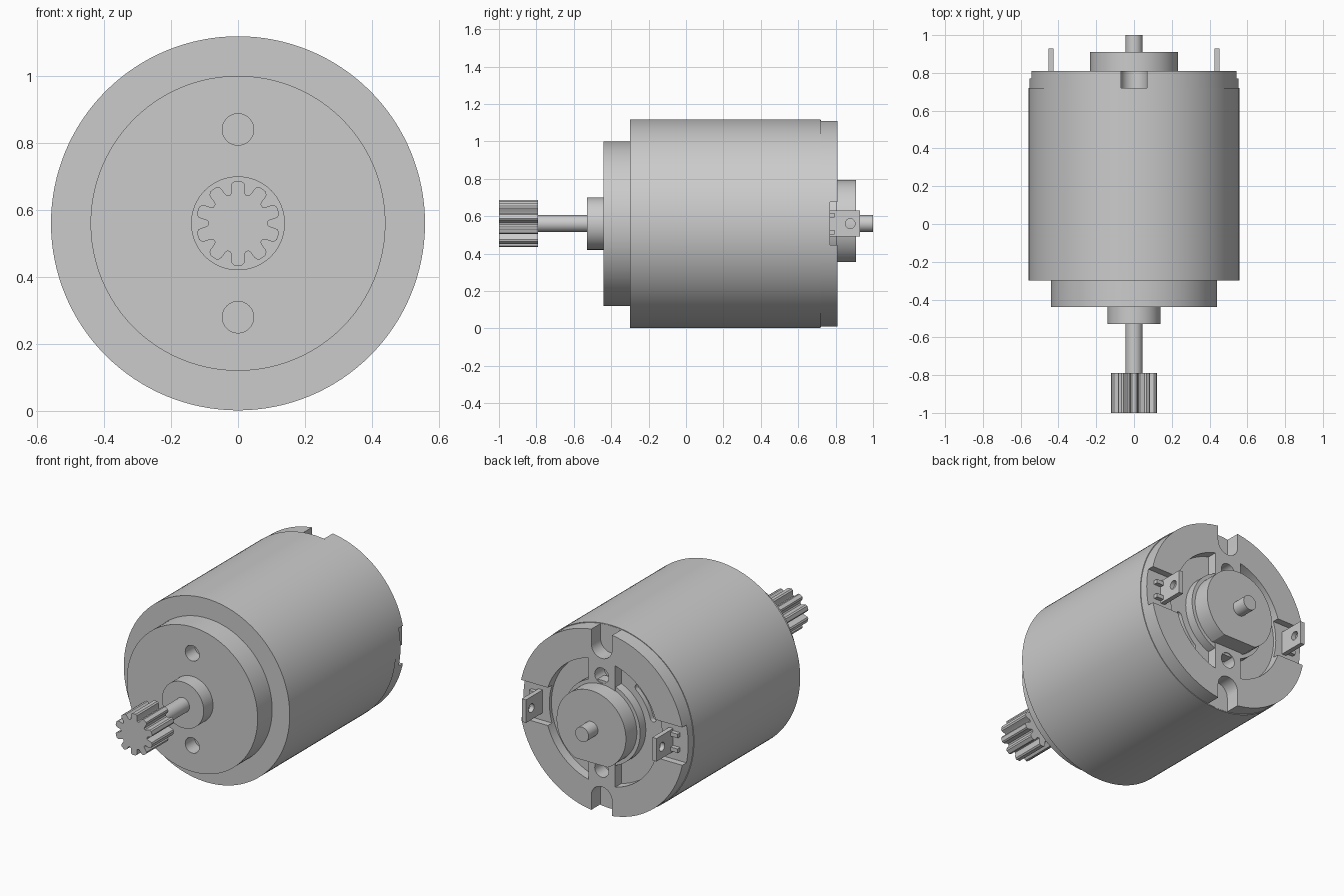
import bpy, bmesh
from math import sin, cos, pi, acos, radians

if "Cube" in bpy.data.objects:
    bpy.data.objects.remove(bpy.data.objects["Cube"])

ZC = 0.56  # height of the motor axis


def prism(name, pts, a, b, axis="Y"):
    """Extrude a profile: (x, dz) along y, or (y, dz) along x."""
    def at(p, t):
        return (p[0], t, p[1] + ZC) if axis == "Y" else (t, p[0], p[1] + ZC)
    bm = bmesh.new()
    lo = [bm.verts.new(at(p, a)) for p in pts]
    hi = [bm.verts.new(at(p, b)) for p in pts]
    bm.faces.new(lo)
    bm.faces.new(hi)
    n = len(pts)
    for i in range(n):
        j = (i + 1) % n
        bm.faces.new((lo[i], lo[j], hi[j], hi[i]))
    bmesh.ops.recalc_face_normals(bm, faces=bm.faces)
    me = bpy.data.meshes.new(name)
    bm.to_mesh(me)
    bm.free()
    ob = bpy.data.objects.new(name, me)
    bpy.context.collection.objects.link(ob)
    return ob


def arc(r, a0, a1, n, cx=0, cz=0):
    return [(cx + r * cos(a0 + (a1 - a0) * i / n), cz + r * sin(a0 + (a1 - a0) * i / n))
            for i in range(n + 1)]


def circle(r, n=64, cx=0, cz=0):
    return arc(r, 0, 2 * pi, n, cx, cz)[:-1]


def rect(x0, x1, z0, z1):
    return [(x0, z0), (x1, z0), (x1, z1), (x0, z1)]


def select(ob):
    bpy.ops.object.select_all(action="DESELECT")
    ob.select_set(True)
    bpy.context.view_layer.objects.active = ob


def cut(ob, cutters):
    select(ob)
    for c in cutters:
        c.hide_render = True
        m = ob.modifiers.new("cut", "BOOLEAN")
        m.operation, m.solver, m.object = "DIFFERENCE", "EXACT", c
        bpy.ops.object.modifier_apply(modifier=m.name)
        bpy.data.objects.remove(c, do_unlink=True)


# Can and stepped front
prism("motor_can", circle(0.558, 128), -0.30, 0.72)
front = prism("front_boss", circle(0.44, 96), -0.44, -0.29)
cut(front, [prism("screw_cutter", circle(0.047, 32, 0, s * 0.28), -0.5, -0.35) for s in (1, -1)])
prism("front_bearing", circle(0.14), -0.53, -0.43)
prism("shaft", circle(0.045, 32), -0.99, 1.0)

# Pinion with ten rounded teeth: (radius, angle in degrees from the tooth centre)
tooth = [(0.088, -15), (0.094, -12.5), (0.112, -10.5), (0.120, -9), (0.126, -5)]
tooth += [(r, -a) for r, a in reversed(tooth)]
gear = [(r * cos(radians(a + 90 + 36 * k)), r * sin(radians(a + 90 + 36 * k)))
        for k in range(10) for r, a in tooth]
prism("pinion_gear", gear, -1.0, -0.79)

# Rear end cap with recesses, slots, notches and holes
cap = prism("end_cap", circle(0.554, 128), 0.70, 0.81)
cutters = []
for s in (1, -1):
    a = acos(0.09 / 0.38)
    side = [(s * x, z) for x, z in arc(0.38, -a, a, 32)]
    cutters.append(prism("recess_cutter", side, 0.75, 0.9))
    kidney = (arc(0.335, radians(15), radians(50), 12)
              + arc(0.02, radians(50), radians(230), 8, 0.315 * cos(radians(50)), 0.315 * sin(radians(50)))[1:-1]
              + arc(0.295, radians(50), radians(15), 12)
              + arc(0.02, radians(195), radians(375), 8, 0.315 * cos(radians(15)), 0.315 * sin(radians(15)))[1:-1])
    cutters.append(prism("slot_cutter", [(-s * x, s * z) for x, z in kidney], 0.71, 0.9))
    cutters.append(prism("terminal_cutter", rect(*sorted((s * 0.30, s * 0.7)), -0.115, 0.115), 0.77, 0.9))
    notch = [(0.07, 0.7), (-0.07, 0.7)] + arc(0.07, pi, 2 * pi, 16, 0, 0.46)
    cutters.append(prism("notch_cutter", [(x, s * z) for x, z in notch], 0.721, 0.9))
    cutters.append(prism("hole_cutter", circle(0.047, 32, 0, s * 0.285), 0.71, 0.9))
cut(cap, cutters)

# Rear bearing: collar and boss with a flat underside
prism("bearing_collar", circle(0.255), 0.74, 0.805)
a = acos(0.205 / 0.233)
prism("rear_bearing", arc(0.233, -pi / 2 + a, 1.5 * pi - a, 64), 0.80, 0.91)

# Terminals with a hole, and small ribs on their outer side
for s, label in ((1, "right"), (-1, "left")):
    x0, x1 = sorted((s * 0.425, s * 0.453))
    tab = prism("terminal_" + label, rect(0.755, 0.93, -0.07, 0.07), x0, x1, "X")
    cut(tab, [prism("eye_cutter", circle(0.026, 24, 0.878, 0), x0 - 0.1, x1 + 0.1, "X")])
    for t in (1, -1):
        z = t * 0.045
        prism("terminal_rib_" + label, rect(*sorted((s * 0.45, s * 0.50)), z - 0.012, z + 0.012), 0.76, 0.795)

# Smooth round sides, keep edges sharp
for ob in list(bpy.context.scene.objects):
    select(ob)
    bpy.ops.object.shade_smooth_by_angle(angle=radians(25))
